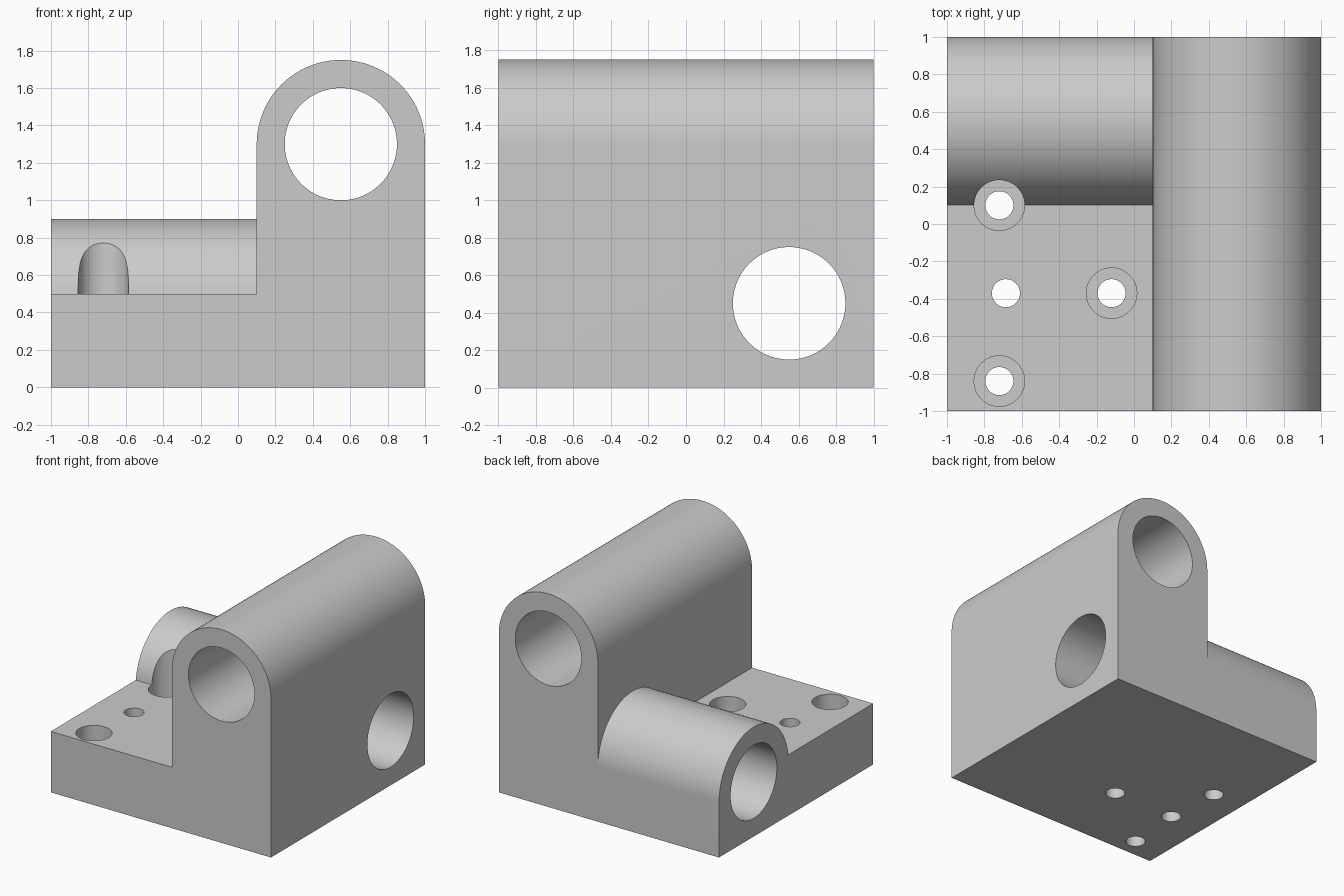
import bpy
import bmesh
from math import sin, cos, pi, asin, radians
from mathutils import Matrix, Vector

cube = bpy.data.objects.get("Cube")
if cube:
    bpy.data.objects.remove(cube, do_unlink=True)

# Single plain material
grey = bpy.data.materials.new("plain_grey")
grey.use_nodes = True
colour = (0.6, 0.6, 0.6, 1)
grey.diffuse_color = colour
grey.node_tree.nodes["Principled BSDF"].inputs["Base Color"].default_value = colour


def finish(name, bm):
    bmesh.ops.recalc_face_normals(bm, faces=bm.faces)
    mesh = bpy.data.meshes.new(name)
    bm.to_mesh(mesh)
    bm.free()
    mesh.materials.append(grey)
    obj = bpy.data.objects.new(name, mesh)
    bpy.context.scene.collection.objects.link(obj)
    return obj


def arc(cu, cv, r, end, steps=64):
    return [(cu + r * cos(end * i / steps), cv + r * sin(end * i / steps))
            for i in range(steps + 1)]


def extrude(name, points, place, start, end):
    """Extrude a flat outline; place turns (u, v, distance) into x, y, z."""
    bm = bmesh.new()
    face = bm.faces.new([bm.verts.new(place(u, v, start)) for u, v in points])
    geom = bmesh.ops.extrude_face_region(bm, geom=[face])["geom"]
    verts = [g for g in geom if isinstance(g, bmesh.types.BMVert)]
    shift = Vector(place(0, 0, end)) - Vector(place(0, 0, start))
    bmesh.ops.translate(bm, verts=verts, vec=shift)
    return finish(name, bm)


def cylinder(name, centre, radius, length, axis="Z"):
    turn = {"X": Matrix.Rotation(pi / 2, 4, "Y"),
            "Y": Matrix.Rotation(pi / 2, 4, "X"),
            "Z": Matrix.Identity(4)}[axis]
    bm = bmesh.new()
    bmesh.ops.create_cone(bm, cap_ends=True, segments=96, radius1=radius,
                          radius2=radius, depth=length,
                          matrix=Matrix.Translation(centre) @ turn)
    obj = finish(name, bm)
    obj.hide_render = True
    return obj


def cut(obj, cutters):
    bpy.ops.object.select_all(action="DESELECT")
    bpy.context.view_layer.objects.active = obj
    obj.select_set(True)
    for cutter in cutters:
        mod = obj.modifiers.new(cutter.name, "BOOLEAN")
        mod.operation = "DIFFERENCE"
        mod.solver = "EXACT"
        mod.object = cutter
        bpy.ops.object.modifier_apply(modifier=mod.name)
    bpy.ops.object.shade_smooth_by_angle(angle=radians(30))


# Base plate with the low barrel along its back edge
R, BORE = 0.45, 0.3
outline = [(-1, 0), (1, 0)] + arc(0.55, 0.45, R, pi - asin(0.05 / R)) + [(-1, 0.5)]
base = extrude("base_with_barrel", outline, lambda u, v, d: (d, u, v), -1, 0.1)

# Tall upright with a rounded top
outline = [(0.1, 0), (1, 0)] + arc(0.55, 1.3, R, pi)
upright = extrude("upright", outline, lambda u, v, d: (u, d, v), -1, 1)

# Bores
cross_bore = cylinder("cross_bore_cutter", (0, 0.55, 0.45), BORE, 2.4, "X")
long_bore = cylinder("long_bore_cutter", (0.55, 0, 1.3), BORE, 2.4, "Y")

# Screw holes: three counterbored, one plain
holes = []
for x, y, counterbored in ((-0.72, 0.1, True), (-0.12, -0.37, True),
                           (-0.72, -0.84, True), (-0.685, -0.37, False)):
    if counterbored:
        holes.append(cylinder("counterbore_cutter", (x, y, 0.75), 0.135, 1))
    holes.append(cylinder("screw_hole_cutter", (x, y, 0.5), 0.075, 1.4))

cut(base, [cross_bore] + holes)
cut(upright, [cross_bore, long_bore])

for cutter in [cross_bore, long_bore] + holes:
    bpy.data.objects.remove(cutter, do_unlink=True)
